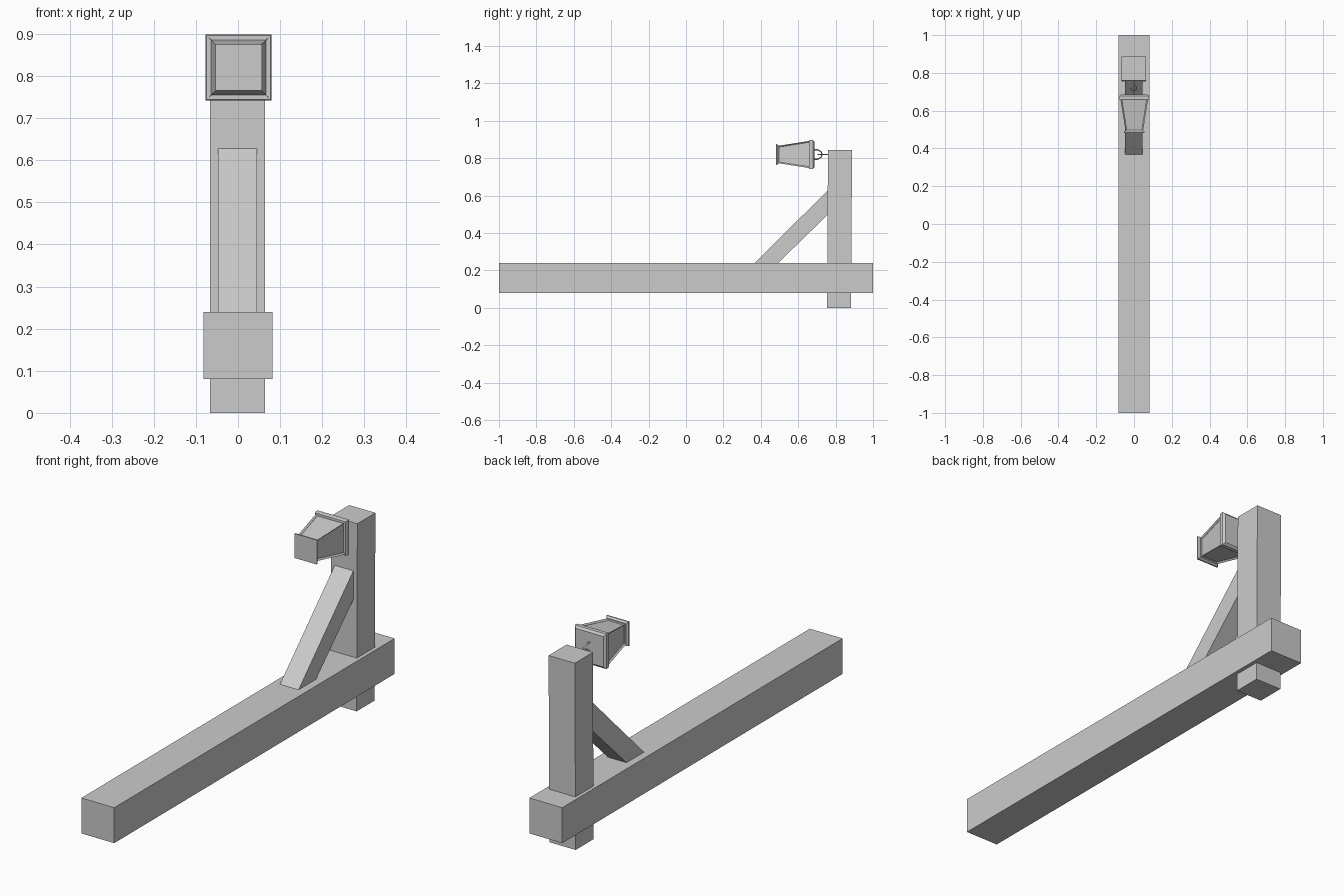
import bpy, bmesh
from mathutils import Matrix, Vector

cube = bpy.data.objects.get("Cube")
if cube:
    bpy.data.objects.remove(cube)

grey = bpy.data.materials.new("plain grey")
grey.use_nodes = True
GREY = (0.6, 0.6, 0.6, 1)
grey.diffuse_color = GREY
grey.node_tree.nodes["Principled BSDF"].inputs["Base Color"].default_value = GREY


def add_object(name, bm):
    bmesh.ops.recalc_face_normals(bm, faces=bm.faces)
    mesh = bpy.data.meshes.new(name)
    bm.to_mesh(mesh)
    bm.free()
    mesh.materials.append(grey)
    ob = bpy.data.objects.new(name, mesh)
    bpy.context.collection.objects.link(ob)
    return ob


def extrude_side(name, outline, half, x=0):
    """Timber with a (y, z) side outline, extruded across x."""
    bm = bmesh.new()
    face = bm.faces.new([bm.verts.new((x - half, y, z)) for y, z in outline])
    ext = bmesh.ops.extrude_face_region(bm, geom=[face])
    verts = [g for g in ext["geom"] if isinstance(g, bmesh.types.BMVert)]
    bmesh.ops.translate(bm, verts=verts, vec=(2 * half, 0, 0))
    return add_object(name, bm)


def square_loft(rings, centre):
    """Square sections (y, half size) joined along y; returns mesh and side faces."""
    bm = bmesh.new()
    loops = [[bm.verts.new((centre.x + sx * h, y, centre.z + sz * h))
              for sx, sz in ((-1, -1), (1, -1), (1, 1), (-1, 1))] for y, h in rings]
    sides = []
    for a, b in zip(loops, loops[1:]):
        for i in range(4):
            j = (i + 1) % 4
            sides.append(bm.faces.new((a[i], a[j], b[j], b[i])))
    bm.faces.new(loops[0])
    bm.faces.new(loops[-1])
    bmesh.ops.recalc_face_normals(bm, faces=bm.faces)
    return bm, sides


def wire(name, points, radius):
    """Thin iron rod bent through points."""
    curve = bpy.data.curves.new(name, "CURVE")
    curve.dimensions = "3D"
    curve.bevel_depth = radius
    curve.bevel_resolution = 1
    curve.use_fill_caps = True
    spline = curve.splines.new("POLY")
    spline.points.add(len(points) - 1)
    for p, co in zip(spline.points, points):
        p.co = (*co, 1)
    curve.materials.append(grey)
    ob = bpy.data.objects.new(name, curve)
    bpy.context.collection.objects.link(ob)


# Timbers
extrude_side("main_beam", [(-1, 0.08), (1, 0.08), (1, 0.24), (-1, 0.24)], 0.082)
extrude_side("cross_post", [(0.754, 0), (0.882, 0), (0.888, 0.845), (0.759, 0.845)],
             0.0655, -0.001)
extrude_side("diagonal_brace", [(0.365, 0.238), (0.49, 0.238), (0.765, 0.505),
                                (0.765, 0.635)], 0.0465, -0.001)

# Lantern body with recessed panes
centre = Vector((0.0015, 0, 0.82))
bm, panes = square_loft([(0.49, 0.046), (0.662, 0.073)], centre)
bmesh.ops.inset_individual(bm, faces=panes, thickness=0.009, depth=-0.007)
add_object("lantern_body", bm)

# Lantern end cap and rim
add_object("lantern_cap", square_loft([(0.481, 0.055), (0.487, 0.055), (0.494, 0.048)], centre)[0])
add_object("lantern_rim", square_loft([(0.657, 0.076), (0.663, 0.0785), (0.678, 0.0785),
                                       (0.686, 0.069)], centre)[0])

# Hanging loop and hook
wire("lantern_loop", [(0.0015, y, centre.z + dz) for y, dz in
                      ((0.68, 0.025), (0.705, 0.025), (0.722, 0.015), (0.728, 0),
                       (0.722, -0.015), (0.705, -0.025), (0.68, -0.025))], 0.004)
wire("post_hook", [(x, y, centre.z) for x, y in
                   ((-0.016, 0.722), (-0.014, 0.71), (0, 0.705), (0.013, 0.712),
                    (0.014, 0.725), (0, 0.735), (0, 0.77))], 0.0035)
